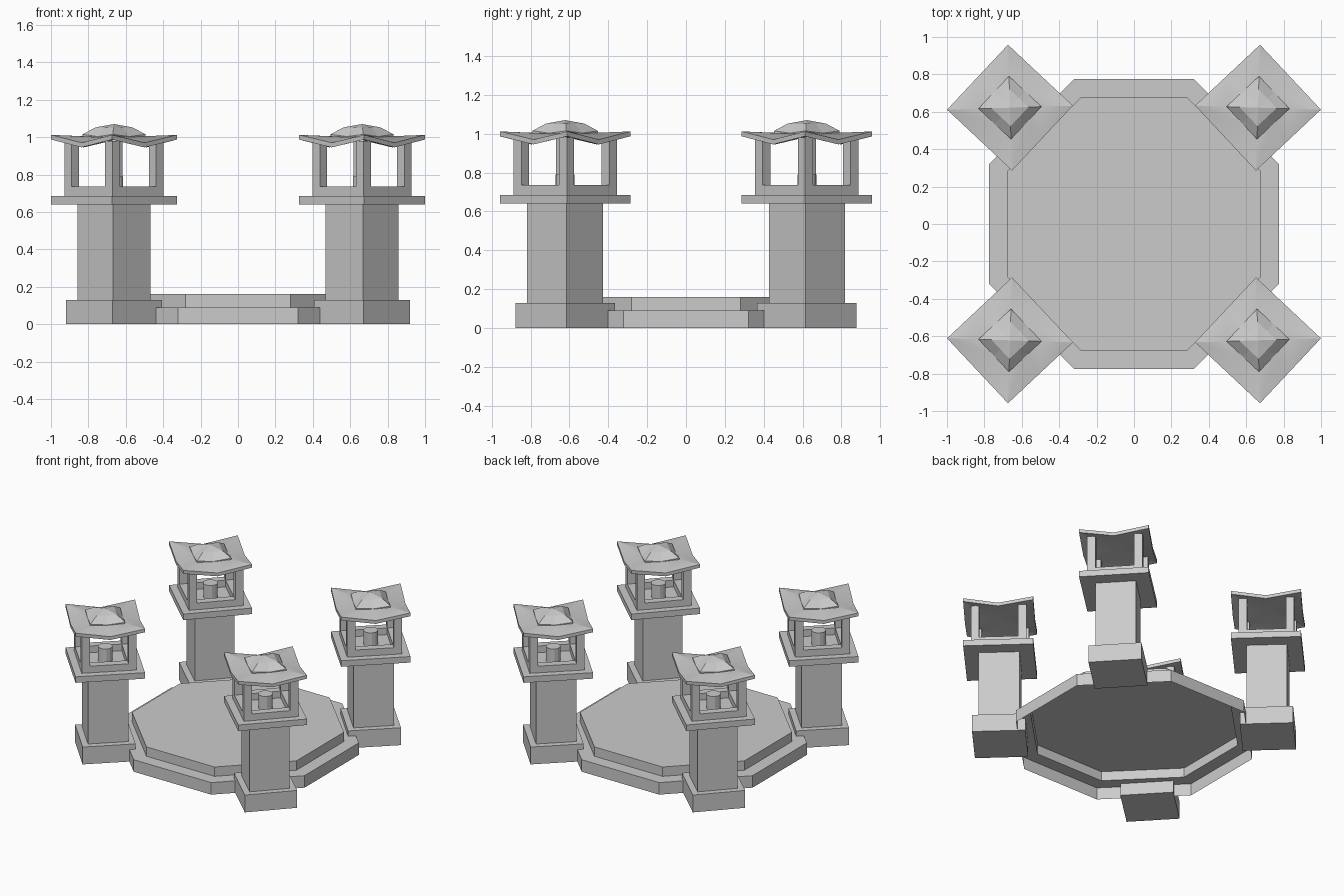
import bpy, bmesh, math
from mathutils import Matrix

if "Cube" in bpy.data.objects:
    bpy.data.objects.remove(bpy.data.objects["Cube"])


def finish(name, bm, mat=None, smooth=False):
    if mat:
        bm.transform(mat)
    bmesh.ops.recalc_face_normals(bm, faces=bm.faces)
    me = bpy.data.meshes.new(name)
    bm.to_mesh(me)
    bm.free()
    ob = bpy.data.objects.new(name, me)
    bpy.context.collection.objects.link(ob)
    if smooth:
        bpy.ops.object.select_all(action='DESELECT')
        ob.select_set(True)
        bpy.context.view_layer.objects.active = ob
        bpy.ops.object.shade_smooth_by_angle(angle=math.radians(20))
    return ob


def add_box(bm, x, y, hx, hy, z0, z1):
    m = Matrix.Translation((x, y, (z0 + z1) / 2)) @ Matrix.Diagonal((2 * hx, 2 * hy, z1 - z0, 1))
    bmesh.ops.create_cube(bm, size=1, matrix=m)


def box(name, half, z0, z1, mat):
    bm = bmesh.new()
    add_box(bm, 0, 0, half, half, z0, z1)
    finish(name, bm, mat)


def skin(bm, rings, top=None, bottom=None):
    """Bridge rings of equal length; close with fans to a z value on the axis."""
    vs = [[bm.verts.new(p) for p in r] for r in rings]
    n = len(vs[0])
    for a, b in zip(vs, vs[1:]):
        for i in range(n):
            j = (i + 1) % n
            bm.faces.new((a[i], a[j], b[j], b[i]))
    for ring, z in ((vs[0], bottom), (vs[-1], top)):
        if z is not None:
            c = bm.verts.new((0, 0, z))
            for i in range(n):
                bm.faces.new((ring[i], ring[(i + 1) % n], c))


def eave_ring(half, z_corner, z_mid):
    """Square outline with corners turned up and edge middles dipped."""
    pts = [(1, 0), (1, 1), (0, 1), (-1, 1), (-1, 0), (-1, -1), (0, -1), (1, -1)]
    return [(half * x, half * y, z_corner if x and y else z_mid) for x, y in pts]


# Stepped octagonal platform, open underneath
def octagon(apothem, z):
    r = apothem / math.cos(math.pi / 8)
    return [(r * math.cos((i + .5) * math.pi / 4), r * math.sin((i + .5) * math.pi / 4), z)
            for i in range(8)]


bm = bmesh.new()
skin(bm, [octagon(.775, 0), octagon(.775, .09), octagon(.68, .09), octagon(.68, .16)], top=.16)
finish("stepped_platform", bm)

# Four stone lanterns, each turned to face the centre
CX, CY = .663, .622
for side, sx, sy in (("front_left", -1, -1), ("front_right", 1, -1),
                     ("back_left", -1, 1), ("back_right", 1, 1)):
    x, y = sx * CX, sy * CY
    M = Matrix.Translation((x, y, 0)) @ Matrix.Rotation(math.atan2(y, x), 4, 'Z')

    box(side + "_plinth", .181, 0, .13, M)
    box(side + "_pillar", .138, .13, .64, M)
    box(side + "_shelf", .238, .64, .685, M)

    # Rim and corner posts of the light chamber
    bm = bmesh.new()
    H, T = .188, .028
    for s in (-1, 1):
        add_box(bm, 0, s * (H - T), H, T, .685, .735)
        add_box(bm, s * (H - T), 0, T, H - 2 * T, .685, .735)
        for t in (-1, 1):
            add_box(bm, s * (H - T), t * (H - T), T, T, .735, .98)
    finish(side + "_light_chamber", bm, M)

    # Candle
    bm = bmesh.new()
    bmesh.ops.create_cone(bm, cap_ends=True, segments=12, radius1=.05, radius2=.05, depth=.105,
                          matrix=Matrix.Translation((0, 0, .7375)))
    finish(side + "_candle", bm, M, True)

    # Thin roof with upturned corners
    bm = bmesh.new()
    skin(bm, [eave_ring(.118, .985, .975), eave_ring(.238, .987, .945),
              eave_ring(.238, 1.012, .97), eave_ring(.118, 1.005, 1.0)],
         top=1.015, bottom=.985)
    finish(side + "_roof", bm, M, True)

    # Roof cap
    bm = bmesh.new()
    skin(bm, [eave_ring(.119, .998, .99), eave_ring(.119, 1.015, 1.003),
              eave_ring(.07, 1.052, 1.05)], top=1.07, bottom=.99)
    finish(side + "_roof_cap", bm, M)
